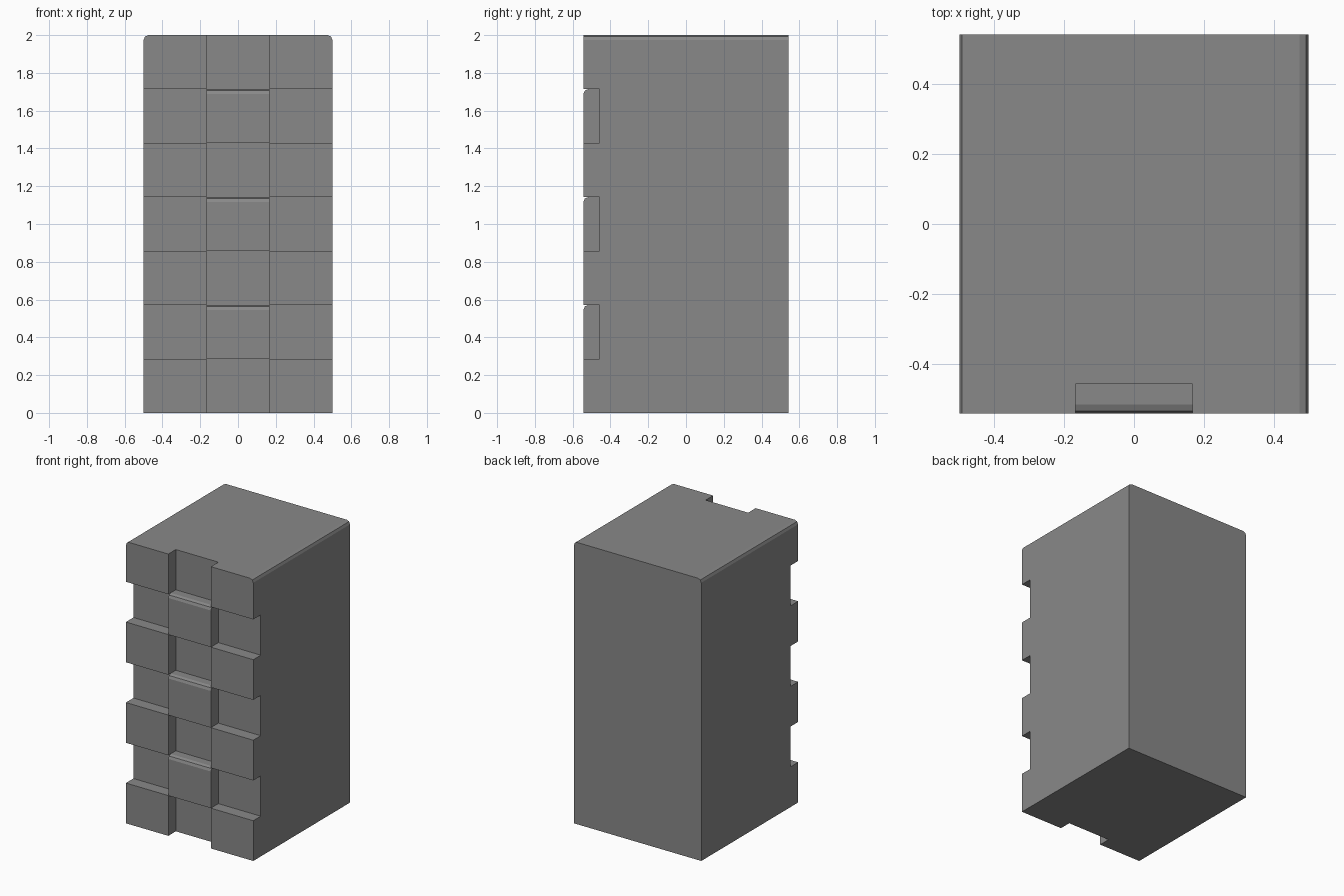
import bpy, bmesh, math

if "Cube" in bpy.data.objects:
    bpy.data.objects.remove(bpy.data.objects["Cube"])

HALF_W, FRONT, RECESS, BACK, R = 0.5, -0.543, -0.459, 0.543, 0.026
XS = [-0.5, -0.167, 0.167, 0.5]
ZS = [2 * i / 7 for i in range(8)]

# Dark grey for every part
grey = bpy.data.materials.new("dark_grey")
grey.diffuse_color = (0.25, 0.25, 0.25, 1)
grey.use_nodes = True
grey.node_tree.nodes["Principled BSDF"].inputs["Base Color"].default_value = grey.diffuse_color


def arc(cx, cz, start):
    """Quarter round in two segments, counter-clockwise from start degrees."""
    return [(cx + R * math.cos(math.radians(start + a)),
             cz + R * math.sin(math.radians(start + a))) for a in (0, 45, 90)]


def prism(bm, profile, place, lo, hi, cap_lo=True, cap_hi=True):
    """Extrude a 2D profile from lo to hi; place maps (u, v, depth) to 3D."""
    a = [bm.verts.new(place(u, v, lo)) for u, v in profile]
    b = [bm.verts.new(place(u, v, hi)) for u, v in profile]
    n = len(profile)
    for i in range(n):
        j = (i + 1) % n
        bm.faces.new((a[i], a[j], b[j], b[i]))
    if cap_lo:
        bm.faces.new(a[::-1])
    if cap_hi:
        bm.faces.new(b)


def along_y(u, v, d):
    return (u, d, v)


def along_x(u, v, d):
    return (d, u, v)


def finish(bm, name):
    bmesh.ops.recalc_face_normals(bm, faces=bm.faces[:])
    mesh = bpy.data.meshes.new(name)
    bm.to_mesh(mesh)
    bm.free()
    mesh.materials.append(grey)
    bpy.context.collection.objects.link(bpy.data.objects.new(name, mesh))


# Main body with rounded long top edges
bm = bmesh.new()
body = [(-HALF_W, 0), (HALF_W, 0)]
body += arc(HALF_W - R, 2 - R, 0) + arc(-HALF_W + R, 2 - R, 90)
prism(bm, body, along_y, RECESS, BACK)
finish(bm, "body")

# Checkerboard of raised blocks on the front
for row in range(7):
    z0, z1 = ZS[row], ZS[row + 1]
    for col in range(3):
        if (row + col) % 2:
            continue
        x0, x1 = XS[col], XS[col + 1]
        bm = bmesh.new()
        if col == 1:
            # middle blocks: rounded upper front edge
            profile = [(RECESS, z1), *arc(FRONT + R, z1 - R, 90),
                       (FRONT, z0), (RECESS, z0)]
            prism(bm, profile, along_x, x0, x1)
        else:
            # side blocks: the top pair follow the rounded body corners
            profile = [(x0, z0), (x1, z0)]
            top = row == 6
            profile += arc(x1 - R, z1 - R, 0) if top and col == 2 else [(x1, z1)]
            profile += arc(x0 + R, z1 - R, 90) if top and col == 0 else [(x0, z1)]
            prism(bm, profile, along_y, FRONT, RECESS, cap_hi=False)
        finish(bm, f"front_block_{row}_{col}")
